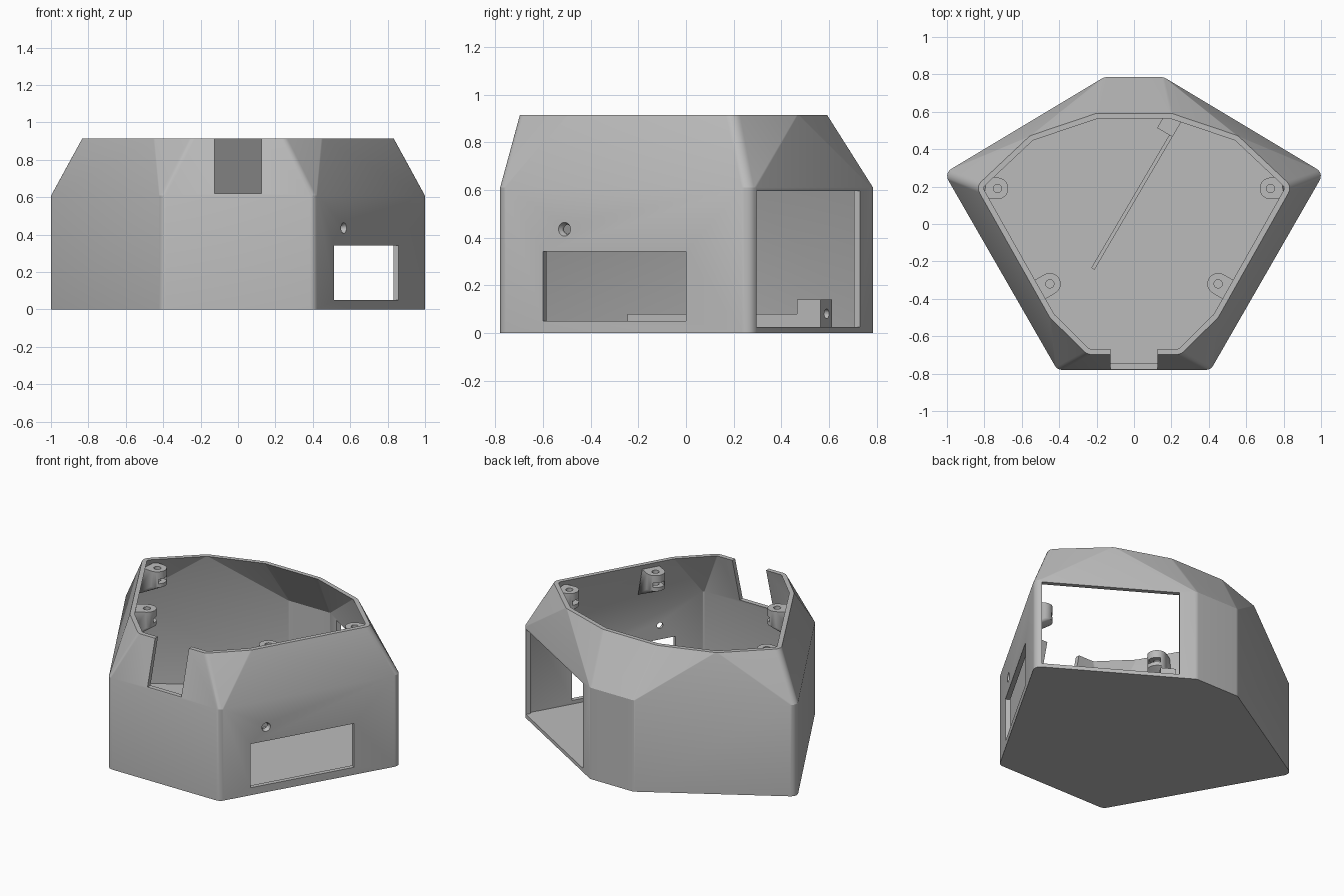
import bpy, bmesh, math
from mathutils import Vector, Matrix

if "Cube" in bpy.data.objects:
    bpy.data.objects.remove(bpy.data.objects["Cube"], do_unlink=True)

grey = bpy.data.materials.new("plain_grey")
grey.use_nodes = True
colour = (0.5, 0.5, 0.5, 1)
grey.diffuse_color = colour
grey.node_tree.nodes["Principled BSDF"].inputs["Base Color"].default_value = colour

HEIGHT, SHOULDER, WALL, FLOOR = 0.915, 0.61, 0.03, 0.025


def mirrored(right):
    """Closed outline from its right half, listed front to back."""
    return [Vector(p) for p in right] + [Vector((-x, y)) for x, y in reversed(right)]


def inset(poly, d):
    out = []
    for i, p in enumerate(poly):
        a = (p - poly[i - 1]).normalized()
        b = (poly[(i + 1) % len(poly)] - p).normalized()
        na, nb = Vector((-a.y, a.x)), Vector((-b.y, b.x))
        out.append(p + (na + nb) * d / (1 + na.dot(nb)))
    return out


def rounded(poly, r, steps=5):
    out = []
    for i, p in enumerate(poly):
        a = (poly[i - 1] - p).normalized()
        b = (poly[(i + 1) % len(poly)] - p).normalized()
        half = a.angle(b) / 2
        centre = p + (a + b).normalized() * r / math.sin(half)
        start = p + a * r / math.tan(half) - centre
        sweep = math.pi - 2 * half
        for k in range(steps + 1):
            out.append(centre + Matrix.Rotation(sweep * k / steps, 2) @ start)
    return out


def finish(name, bm):
    bmesh.ops.recalc_face_normals(bm, faces=bm.faces)
    mesh = bpy.data.meshes.new(name)
    bm.to_mesh(mesh)
    bm.free()
    ob = bpy.data.objects.new(name, mesh)
    bpy.context.collection.objects.link(ob)
    mesh.materials.append(grey)
    return ob


def hull(name, rings):
    """Convex solid around rings of 2D points at given heights."""
    bm = bmesh.new()
    for ring, z in rings:
        for p in ring:
            bm.verts.new((p[0], p[1], z))
    res = bmesh.ops.convex_hull(bm, input=bm.verts)
    loose = [v for v in bm.verts if not v.link_faces]
    bmesh.ops.delete(bm, geom=loose, context='VERTS')
    bmesh.ops.dissolve_limit(bm, angle_limit=0.01, verts=bm.verts, edges=bm.edges)
    return finish(name, bm)


def bar(name, a, b, lo, hi, side0, side1):
    """Upright block along a-b, between two offsets to the left of it."""
    a, b = Vector(a), Vector(b)
    d = (b - a).normalized()
    n = Vector((-d.y, d.x))
    ring = [a + n * side0, b + n * side0, b + n * side1, a + n * side1]
    return hull(name, [(ring, lo), (ring, hi)])


def rod(name, centre, axis, r0, r1, length):
    bm = bmesh.new()
    turn = Vector(axis).to_track_quat('Z', 'Y').to_matrix().to_4x4()
    bmesh.ops.create_cone(bm, cap_ends=True, segments=24, radius1=r0, radius2=r1,
                          depth=length, matrix=Matrix.Translation(centre) @ turn)
    return finish(name, bm)


def combine(ob, other, operation='DIFFERENCE'):
    mod = ob.modifiers.new("cut", 'BOOLEAN')
    mod.operation, mod.object, mod.solver = operation, other, 'EXACT'
    bpy.context.view_layer.objects.active = ob
    bpy.ops.object.modifier_apply(modifier=mod.name)
    bpy.data.objects.remove(other, do_unlink=True)


def smooth(ob, angle):
    bpy.ops.object.select_all(action='DESELECT')
    ob.select_set(True)
    bpy.context.view_layer.objects.active = ob
    bpy.ops.object.shade_smooth_by_angle(angle=math.radians(angle))


# Hollow shell: straight base lofted to a smaller, many-sided rim
base = mirrored([(0.41, -0.78), (1.015, 0.272), (0.16, 0.785)])
rim = mirrored([(0.25, -0.697), (0.45, -0.50), (0.845, 0.2), (0.556, 0.472), (0.2, 0.592)])
outer = rounded(base, 0.045)
shell = hull("shell", [(outer, 0), (outer, SHOULDER), (rounded(rim, 0.05), HEIGHT)])
inner = rounded(inset(base, WALL), 0.015)
cavity = hull("cavity", [(inner, FLOOR), (inner, SHOULDER - 0.005),
                         (rounded(inset(rim, WALL), 0.02), HEIGHT + 0.002)])
combine(shell, cavity)

# Front notch
combine(shell, bar("notch", (-0.125, -0.7), (0.125, -0.7), 0.62, 1, -0.2, 0.1))

# Side window and its countersunk screw hole
front_corner, side_corner, back_corner = base[0], base[1], base[2]


def on_side(y, a, b):
    return a.lerp(b, (y - a.y) / (b.y - a.y))


combine(shell, bar("window", on_side(-0.6, front_corner, side_corner),
                   on_side(0.0, front_corner, side_corner), 0.05, 0.342, -0.1, 0.1))
spot = on_side(-0.51, front_corner, side_corner).to_3d() + Vector((0, 0, 0.435))
run = (side_corner - front_corner).normalized()
out = Vector((run.y, -run.x, 0))
combine(shell, rod("screw_hole", spot, out, 0.02, 0.02, 0.2))
combine(shell, rod("countersink", spot, out, 0.02, 0.038, 0.036))

# Large opening in the back left face
combine(shell, bar("opening", on_side(0.295, side_corner, back_corner),
                   on_side(0.73, side_corner, back_corner), FLOOR, 0.595, -0.1, 0.1))
smooth(shell, 20)

# Screw bosses that taper back into the wall, each with a nut slot
wall_normal = Vector((out.x, out.y))
for place, pos, direction in (("back", (0.73, 0.19), Vector((0.97, 0.1))),
                              ("front", (0.45, -0.32), wall_normal)):
    for side, s in (("left", 1), ("right", -1)):
        c = Vector((pos[0] * s, pos[1]))
        d = Vector((direction.x * s, direction.y)).normalized()
        n = Vector((-d.y, d.x))
        r = 0.058
        nose = [c - d * r * math.cos(t) + n * r * math.sin(t)
                for t in [math.pi * (k / 12 - 0.5) for k in range(13)]]

        def root(reach):
            return [c + d * reach + n * r, c + d * reach - n * r]
        boss = hull(f"{place}_{side}_boss", [(nose + root(0.065), 0.885),
                                            (nose + root(0.09), 0.78),
                                            (root(0.125), 0.69)])
        combine(boss, rod("hole", (c.x, c.y, 0.85), (0, 0, 1), 0.022, 0.022, 0.16))
        combine(boss, bar("slot", c - d * 0.1, c + d * 0.035, 0.805, 0.835, -0.038, 0.038))
        smooth(boss, 30)

# Floor rail with a taller, drilled mounting block at its end
start, end = Vector((-0.22, -0.24)), Vector((0.255, 0.57))
along = (end - start).normalized()
rail = bar("floor_rail", start, end, FLOOR - 0.005, 0.08, -0.01, 0.01)
block = bar("mounting_block", end - along * 0.115, end, FLOOR - 0.005, 0.14, -0.01, 0.085)
drill = end + Vector((-along.y, along.x)) * 0.04
combine(block, rod("drill", (drill.x, drill.y, 0.08), along.to_3d(), 0.02, 0.02, 0.12))
